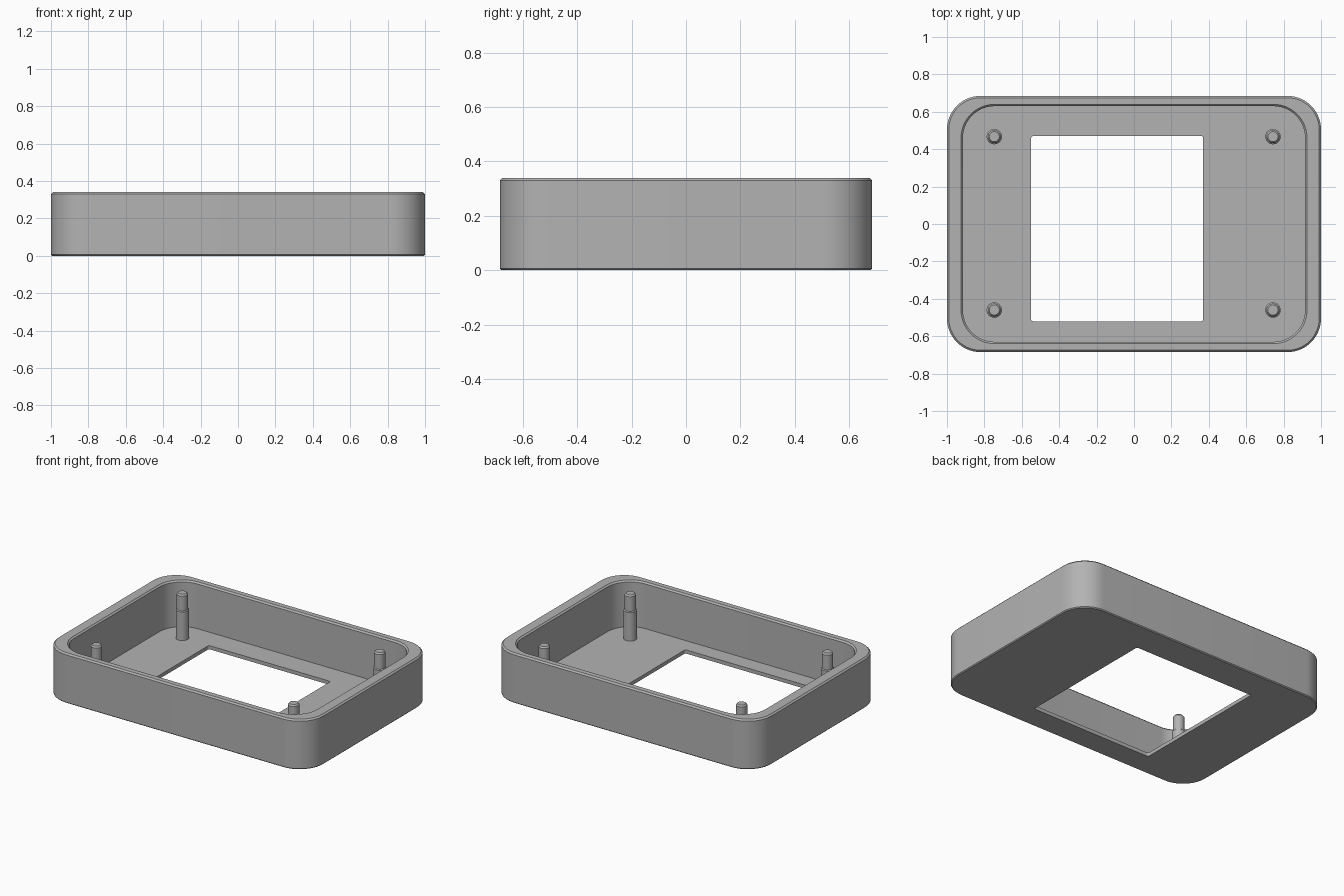
import bpy, bmesh, math

if "Cube" in bpy.data.objects:
    bpy.data.objects.remove(bpy.data.objects["Cube"])

grey = bpy.data.materials.new("plain grey")
grey.diffuse_color = (0.45, 0.45, 0.45, 1)
grey.use_nodes = True
grey.node_tree.nodes["Principled BSDF"].inputs["Base Color"].default_value = grey.diffuse_color


def finish(name, bm):
    bmesh.ops.recalc_face_normals(bm, faces=bm.faces[:])
    mesh = bpy.data.meshes.new(name)
    bm.to_mesh(mesh)
    bm.free()
    mesh.materials.append(grey)
    obj = bpy.data.objects.new(name, mesh)
    bpy.context.collection.objects.link(obj)
    bpy.ops.object.select_all(action='DESELECT')
    obj.select_set(True)
    bpy.context.view_layer.objects.active = obj
    bpy.ops.object.shade_smooth_by_angle(angle=math.radians(30))
    return obj


def rounded_rect(x0, x1, y0, y1, r, z, steps=14):
    """Points of a rounded rectangle, counter-clockwise from the right side."""
    points = []
    corners = [(x1 - r, y1 - r), (x0 + r, y1 - r), (x0 + r, y0 + r), (x1 - r, y0 + r)]
    for k, (cx, cy) in enumerate(corners):
        for i in range(steps + 1):
            a = math.pi / 2 * (k + i / steps)
            points.append((cx + r * math.cos(a), cy + r * math.sin(a), z))
    return points


def circle(cx, cy, r, z, n=32):
    return [(cx + r * math.cos(2 * math.pi * i / n),
             cy + r * math.sin(2 * math.pi * i / n), z) for i in range(n)]


def loft(name, rings, closed):
    """Skin rings of equal size; closed joins last to first, otherwise cap the ends."""
    bm = bmesh.new()
    loops = [[bm.verts.new(p) for p in ring] for ring in rings]
    n = len(loops[0])
    pairs = list(zip(loops, loops[1:]))
    if closed:
        pairs.append((loops[-1], loops[0]))
    else:
        bm.faces.new(loops[0])
        bm.faces.new(loops[-1])
    for a, b in pairs:
        for i in range(n):
            j = (i + 1) % n
            bm.faces.new((a[i], a[j], b[j], b[i]))
    return finish(name, bm)


HX, HY, TOP, FLOOR = 1.0, 0.685, 0.34, 0.025   # outer half sizes, rim and floor heights
IX, IY = 0.915, 0.63                           # inner half sizes
R_OUT, R_IN, C, B = 0.18, 0.17, 0.01, 0.006    # corner radii, rim and base chamfers


def outer(inset, z):
    return rounded_rect(-HX + inset, HX - inset, -HY + inset, HY - inset, R_OUT - inset, z)


def inner(grow, z):
    return rounded_rect(-IX - grow, IX + grow, -IY - grow, IY + grow, R_IN + grow, z)


def window(z):
    return rounded_rect(-0.55, 0.37, -0.52, 0.47, 0.01, z)


# Tray: outer wall, chamfered rim, inner wall, floor and window opening
loft("case_tray", [outer(B, 0), outer(0, B), outer(0, TOP - C), outer(C, TOP),
                   inner(C, TOP), inner(0, TOP - C), inner(0, FLOOR),
                   window(FLOOR), window(0)], True)

# Stepped mounting posts with chamfered tips
for x, side in ((-0.747, "left"), (0.743, "right")):
    for y, end in ((-0.46, "front"), (0.467, "back")):
        profile = [(0.041, FLOOR - 0.005), (0.041, 0.22), (0.035, 0.225),
                   (0.035, 0.325), (0.027, 0.335)]
        loft(f"post_{end}_{side}", [circle(x, y, r, z) for r, z in profile], False)
